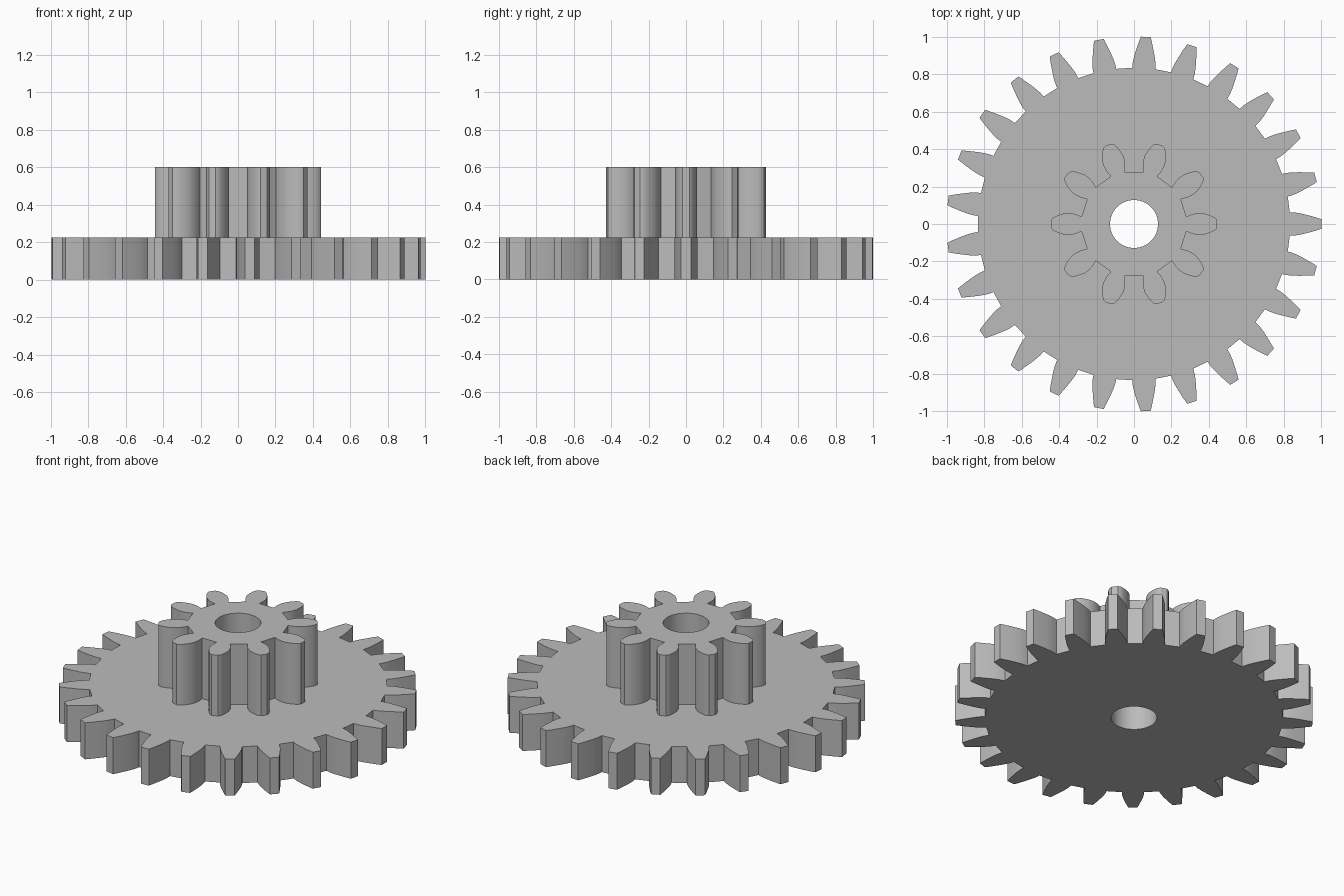
import bpy
import bmesh
from math import cos, sin, tau, atan2, hypot, radians
from mathutils import Vector

if "Cube" in bpy.data.objects:
    bpy.data.objects.remove(bpy.data.objects["Cube"], do_unlink=True)

WHEEL_HEIGHT = 0.225
TOTAL_HEIGHT = 0.6

# One plain material for the whole moulded gear
grey = bpy.data.materials.new("plain grey")
grey.use_nodes = True
colour = (0.5, 0.5, 0.5, 1)
grey.diffuse_color = colour
grey.node_tree.nodes["Principled BSDF"].inputs["Base Color"].default_value = colour


def gear_outline(teeth, flank):
    """Repeat a mirrored tooth flank, given as (distance, half width), round a circle."""
    tooth = [(d, -w) for d, w in flank] + [(d, w) for d, w in reversed(flank)]
    points = []
    for i in range(teeth):
        for d, w in tooth:
            r, a = hypot(d, w), atan2(w, d) + tau * i / teeth
            points.append((r * cos(a), r * sin(a)))
    return points


def circle_outline(radius, sides):
    return [(radius * cos(tau * i / sides), radius * sin(tau * i / sides)) for i in range(sides)]


def add_ring(bm, outline, z):
    verts = [bm.verts.new((x, y, z)) for x, y in outline]
    edges = [bm.edges.new((v, verts[i - 1])) for i, v in enumerate(verts)]
    return verts, edges


def add_wall(bm, lower, upper):
    for i in range(len(lower)):
        bm.faces.new((lower[i - 1], lower[i], upper[i], upper[i - 1]))


def add_cap(bm, outer_edges, inner_edges, direction):
    bmesh.ops.triangle_fill(bm, use_beauty=True, edges=outer_edges + inner_edges,
                            normal=Vector((0, 0, direction)))


def build_gear(name, outline, bore, z0, z1, seat=None, closed_below=True):
    """Extrude a toothed outline round a bore; seat leaves an opening for a part on top."""
    bm = bmesh.new()
    outer_low, outer_low_edges = add_ring(bm, outline, z0)
    outer_top, outer_top_edges = add_ring(bm, outline, z1)
    bore_low, bore_low_edges = add_ring(bm, bore, z0)
    bore_top, bore_top_edges = add_ring(bm, bore, z1)
    opening_edges = add_ring(bm, seat, z1)[1] if seat else bore_top_edges
    add_cap(bm, outer_top_edges, opening_edges, 1)
    if closed_below:
        add_cap(bm, outer_low_edges, bore_low_edges, -1)
    add_wall(bm, outer_low, outer_top)
    add_wall(bm, bore_low[::-1], bore_top[::-1])
    # Caps face straight up or down
    for face in bm.faces:
        face.normal_update()
        if abs(face.normal.z) > 0.5:
            upward = face.calc_center_median().z > (z0 + z1) / 2
            if (face.normal.z > 0) != upward:
                face.normal_flip()
    mesh = bpy.data.meshes.new(name)
    bm.to_mesh(mesh)
    bm.free()
    mesh.materials.append(grey)
    obj = bpy.data.objects.new(name, mesh)
    bpy.context.collection.objects.link(obj)
    bpy.ops.object.select_all(action="DESELECT")
    obj.select_set(True)
    bpy.context.view_layer.objects.active = obj
    bpy.ops.object.shade_smooth_by_angle(angle=radians(25))
    return obj


wheel_flank = [(0.831, 0.062), (0.86, 0.061), (0.89, 0.056), (0.92, 0.049),
               (0.95, 0.041), (0.975, 0.034), (1.0, 0.026)]
pinion_flank = [(0.28, 0.039), (0.295, 0.046), (0.315, 0.053), (0.34, 0.058), (0.365, 0.058),
                (0.39, 0.052), (0.415, 0.043), (0.435, 0.031), (0.444, 0.018)]

wheel_outline = gear_outline(25, wheel_flank)
pinion_outline = gear_outline(10, pinion_flank)
bore_outline = circle_outline(0.128, 64)

# Large lower wheel and the small pinion standing on it
build_gear("large_wheel", wheel_outline, bore_outline, 0, WHEEL_HEIGHT, seat=pinion_outline)
build_gear("small_pinion", pinion_outline, bore_outline, WHEEL_HEIGHT, TOTAL_HEIGHT,
           closed_below=False)
